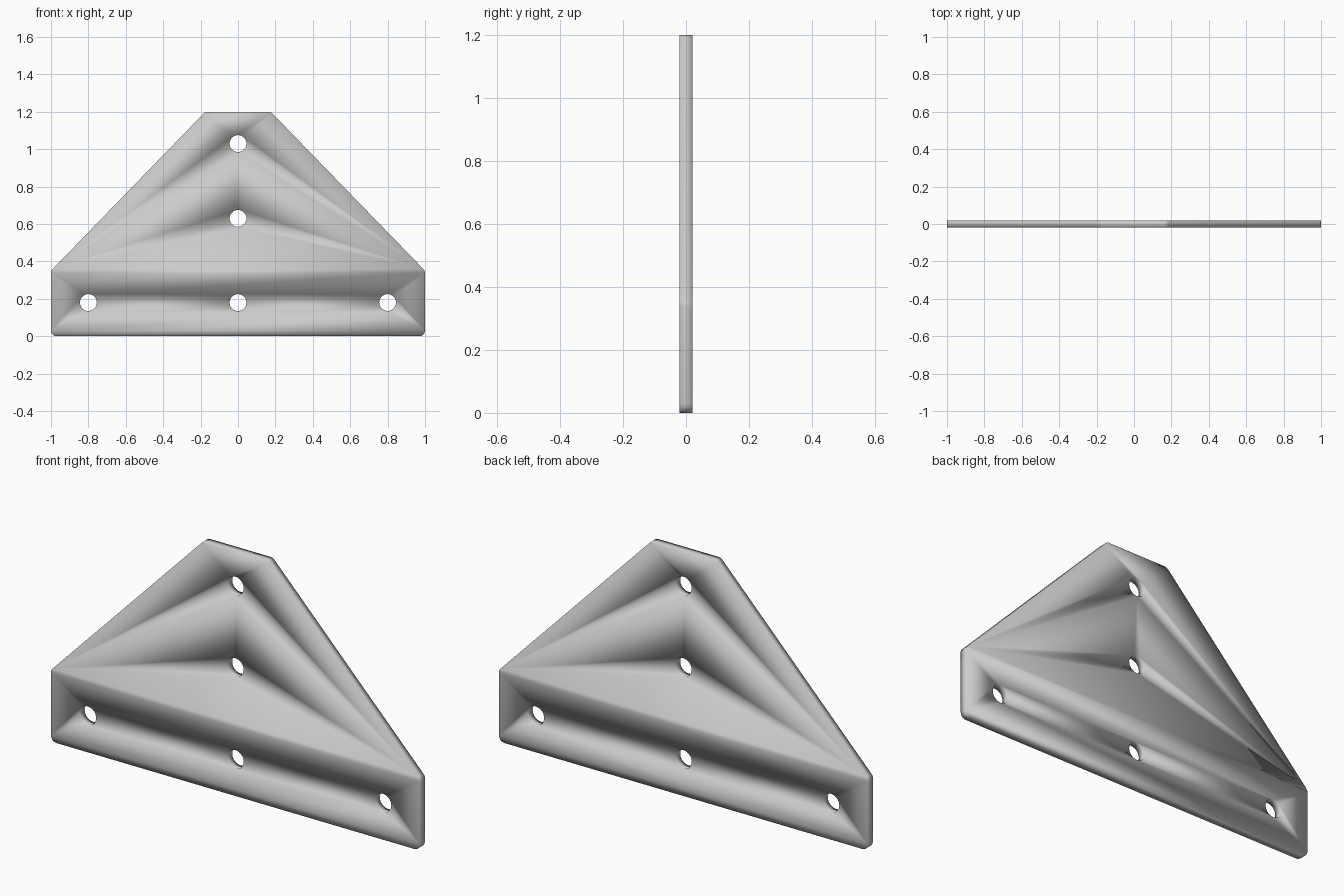
import bpy, bmesh, math
from mathutils import Vector

if "Cube" in bpy.data.objects:
    bpy.data.objects.remove(bpy.data.objects["Cube"])

T = 0.02  # half thickness


def fillet(points, r, steps=4):
    """Round each corner of a closed polygon with radius r."""
    out = []
    n = len(points)
    for i in range(n):
        p = Vector(points[i])
        a = (Vector(points[i - 1]) - p).normalized()
        b = (Vector(points[(i + 1) % n]) - p).normalized()
        half = a.angle(b) / 2
        d = r / math.tan(half)
        c = p + (a + b).normalized() * (r / math.sin(half))
        s, e = p + a * d - c, p + b * d - c
        total = s.angle(e)
        for k in range(steps + 1):
            t = k / steps
            v = (s * math.sin((1 - t) * total) + e * math.sin(t * total)) / math.sin(total)
            out.append(c + v)
    return out


def circle(x, z, r=0.045, n=32):
    return [(x + r * math.cos(2 * math.pi * k / n), z + r * math.sin(2 * math.pi * k / n))
            for k in range(n)]


# Outline with clipped corners, plus five bolt holes
right = [(1, 0), (1, 0.35), (0.175, 1.2)]
outline = right + [(-x, z) for x, z in reversed(right)]
loops = [fillet(outline, 0.03)]
loops += [circle(x, z) for x, z in [(-0.8, 0.18), (0, 0.18), (0.8, 0.18), (0, 0.63), (0, 1.03)]]

curve = bpy.data.curves.new("plate_profile", 'CURVE')
curve.dimensions = '2D'
curve.fill_mode = 'BOTH'
curve.extrude = T
for pts in loops:
    s = curve.splines.new('POLY')
    s.points.add(len(pts) - 1)
    for q, p in zip(s.points, pts):
        q.co = (p[0], p[1], 0, 1)
    s.use_cyclic_u = True
tmp = bpy.data.objects.new("plate_profile", curve)
bpy.context.collection.objects.link(tmp)
bpy.context.view_layer.update()
mesh = bpy.data.meshes.new_from_object(tmp.evaluated_get(bpy.context.evaluated_depsgraph_get()))
bpy.data.objects.remove(tmp)

# Stand the plate upright, weld the rims and shade it softly all over
bm = bmesh.new()
bm.from_mesh(mesh)
for v in bm.verts:
    v.co = (v.co.x, -v.co.z, v.co.y)
bmesh.ops.remove_doubles(bm, verts=bm.verts, dist=0.0002)
bmesh.ops.recalc_face_normals(bm, faces=bm.faces)
for f in bm.faces:
    f.smooth = True
for e in bm.edges:
    e.smooth = True
bm.to_mesh(mesh)
bm.free()
mesh.name = "mounting_plate"
plate = bpy.data.objects.new("mounting_plate", mesh)
bpy.context.collection.objects.link(plate)
